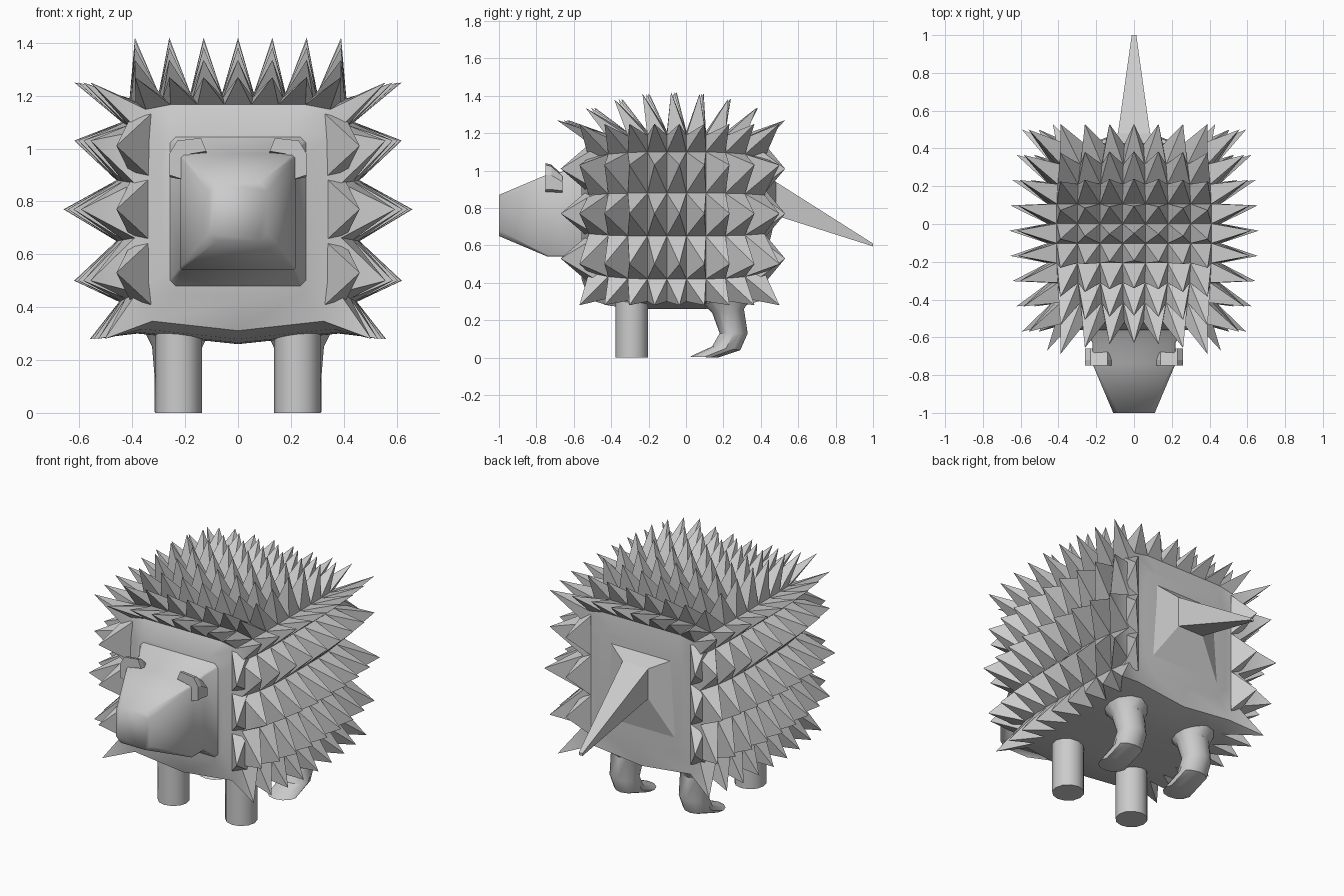
import bpy, bmesh
from math import cos, sin, pi, radians
from mathutils import Vector

if "Cube" in bpy.data.objects:
    bpy.data.objects.remove(bpy.data.objects["Cube"])


def finish(bm, name, smooth=None):
    bmesh.ops.recalc_face_normals(bm, faces=bm.faces[:])
    me = bpy.data.meshes.new(name)
    bm.to_mesh(me)
    bm.free()
    ob = bpy.data.objects.new(name, me)
    bpy.context.collection.objects.link(ob)
    if smooth:
        bpy.ops.object.select_all(action='DESELECT')
        ob.select_set(True)
        bpy.context.view_layer.objects.active = ob
        bpy.ops.object.shade_smooth_by_angle(angle=radians(smooth))
    return ob


def loft(name, rings, smooth=None):
    bm = bmesh.new()
    vs = [[bm.verts.new(p) for p in r] for r in rings]
    n = len(vs[0])
    for a, b in zip(vs, vs[1:]):
        for i in range(n):
            bm.faces.new((a[i], a[(i + 1) % n], b[(i + 1) % n], b[i]))
    bm.faces.new(vs[0])
    bm.faces.new(vs[-1])
    return finish(bm, name, smooth)


def lerp(a, b, f):
    return a + (b - a) * f


# body: rings along y; every side and top cell is drawn out into a spike
half = [(.38, .30), (.45, .42), (.46, .65), (.46, .88), (.44, 1.10), (.41, 1.19),
        (.30, 1.21), (.18, 1.21), (.06, 1.21)]
ring = [(0, .26)] + half + [(-x, z) for x, z in reversed(half)]
side_tips = [(.56, .28), (.62, .50), (.66, .77), (.62, 1.03), (.62, 1.25)]
top_tips = [(.13 * k, 1.42) for k in (3, 2, 1, 0, -1, -2, -3)]
tips = side_tips + top_tips + [(-x, z) for x, z in reversed(side_tips)]
N = 9
Y0, Y1 = -.52, .42

bm = bmesh.new()
rows = []
for s in range(N + 1):
    t = abs(2 * s / N - 1) ** 4
    y = lerp(Y0, Y1, s / N)
    rows.append([bm.verts.new((x * (1 - .15 * t), y, .77 + (z - .77) * (1 - .1 * t)))
                 for x, z in ring])
n = len(ring)
for s in range(N):
    f = s / (N - 1)
    t = (2 * f - 1) ** 2
    for i in range(n):
        q = [rows[s][i], rows[s][(i + 1) % n], rows[s + 1][(i + 1) % n], rows[s + 1][i]]
        if i in (0, n - 1):
            bm.faces.new(q)
            continue
        x, z = tips[i - 1]
        if 6 <= i <= 12:
            tip = (x, lerp(-.63 - .06 * (x / .39) ** 2, .53, f), z - .15 * t)
        else:
            tip = (x * (1 - .1 * t), lerp(-.57, .50, f), z)
        v = bm.verts.new(tip)
        for k in range(4):
            bm.faces.new((q[k], q[(k + 1) % 4], v))
# slightly domed front and back walls
for row, y in ((rows[0], -.56), (rows[-1], .43)):
    inner = [bm.verts.new((v.co.x * .75, y, .77 + (v.co.z - .77) * .75)) for v in row]
    for i in range(n):
        bm.faces.new((row[i], row[(i + 1) % n], inner[(i + 1) % n], inner[i]))
    bm.faces.new(inner)
finish(bm, "spiny_body", 45)

# corner spikes beside the front and back walls
bm = bmesh.new()
for sx in (1, -1):
    for wall, tip_y, out in ((Y0, -.67, .46), (Y1, .53, .43)):
        d = -1 if wall < 0 else 1
        for z in (.53, .77, 1.01):
            base = [bm.verts.new((sx * x, wall + d * dy, z + dz))
                    for x, dy, dz in ((.33, .01, -.12), (.40, -.05, -.12),
                                      (.40, -.05, .12), (.33, .01, .12))]
            apex = bm.verts.new((sx * out, tip_y, z))
            for k in range(4):
                bm.faces.new((base[k], base[(k + 1) % 4], apex))
            bm.faces.new(base)
finish(bm, "corner_spikes", 45)


# head: chamfered square rings tapering to the snout
def square(y, w, z0, z1, c):
    pts = [(w, z0 + c), (w, z1 - c), (w - c, z1), (-w + c, z1),
           (-w, z1 - c), (-w, z0 + c), (-w + c, z0), (w - c, z0)]
    return [(x, y, z) for x, z in pts]


loft("head", [square(-.50, .29, .43, 1.08, .03), square(-.63, .22, .54, 1.0, .01),
              square(-.74, .22, .54, .98, .01), square(-1, .11, .65, .87, .03)], 70)

# tail: flared root and long point
loft("tail", [[(sx * w, y, z) for sx, w, z in
               ((-1, wt, zt), (1, wt, zt), (1, wb, zb), (-1, wb, zb))]
              for y, wt, zt, wb, zb in ((.41, .24, 1.02, .28, .46),
                                        (.48, .085, .94, .085, .76),
                                        (1.0, .012, .61, .012, .595))])

ear = [(.20, .88), (.26, .90), (.26, .98), (.23, 1.03), (.14, 1.04), (.12, .99),
       (.18, .98), (.215, .95)]
for side, sx in (("right", 1), ("left", -1)):
    # ears: bent bands around the head's upper corners, sloping down behind
    loft(side + "_ear", [[(sx * x, y, .88 + (z - .88) * k) for x, z in ear]
                         for y, k in ((-.75, 1), (-.72, .95), (-.66, .6))])

    # front legs: straight posts
    loft(side + "_front_leg", [[(sx * .225 + .088 * cos(k * pi / 6),
                                 -.29 + .088 * sin(k * pi / 6), z) for k in range(12)]
                               for z in (0, .42)], 40)

    # back legs: rings given by front and back points in side view, then half width
    rings = []
    for fy, fz, by, bz, w in ((.04, .34, .36, .34, .14), (.14, .24, .31, .26, .095),
                              (.18, .13, .33, .13, .085), (.14, .06, .29, .04, .085),
                              (.02, .005, .17, 0, .085)):
        a, b = Vector((sx * .23, fy, fz)), Vector((sx * .23, by, bz))
        rings.append([(a + b) / 2 + (b - a) / 2 * cos(k * pi / 6)
                      + Vector((w * sin(k * pi / 6), 0, 0)) for k in range(12)])
    loft(side + "_back_leg", rings, 35)
